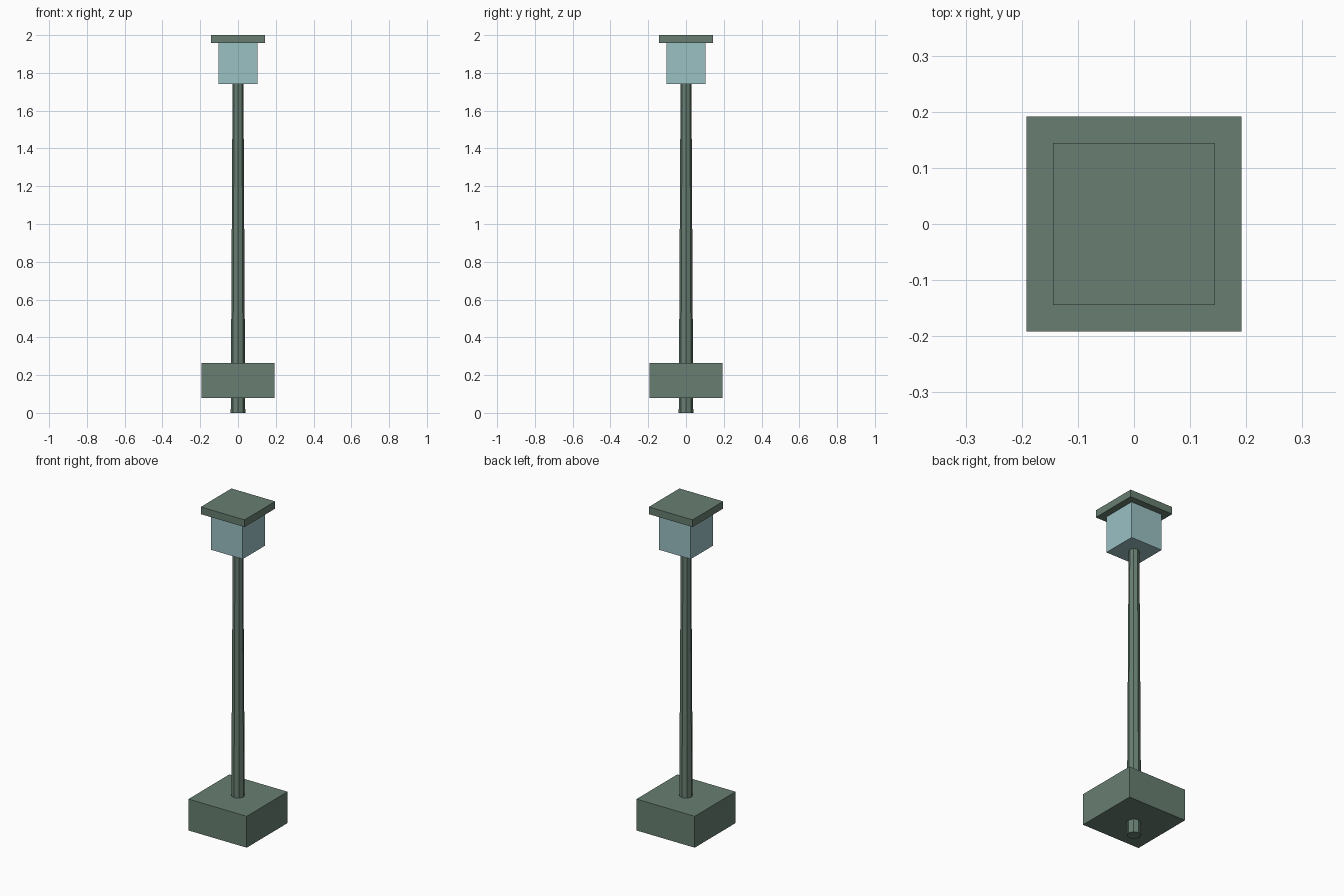
import bpy

if "Cube" in bpy.data.objects:
    bpy.data.objects.remove(bpy.data.objects["Cube"])


def material(name, rgb):
    m = bpy.data.materials.new(name)
    m.diffuse_color = (*rgb, 1.0)
    m.use_nodes = True
    m.node_tree.nodes["Principled BSDF"].inputs["Base Color"].default_value = m.diffuse_color
    return m


green = material("grey green metal", (0.138, 0.212, 0.168))
glass = material("pale blue glass", (0.323, 0.533, 0.552))


def box(name, half, z0, z1, mat):
    bpy.ops.mesh.primitive_cube_add(size=1, location=(0, 0, (z0 + z1) / 2))
    ob = bpy.context.object
    ob.name = name
    ob.scale = (2 * half, 2 * half, z1 - z0)
    bpy.ops.object.transform_apply(location=False, rotation=False, scale=True)
    ob.data.materials.append(mat)
    return ob


# Tapered octagonal post, its foot showing below the base block
POST_TOP = 1.745
bpy.ops.mesh.primitive_cone_add(vertices=8, radius1=0.0385, radius2=0.0288,
                                depth=POST_TOP, location=(0, 0, POST_TOP / 2))
post = bpy.context.object
post.name = "post"
post.data.materials.append(green)

# Square base block, lantern and overhanging cap
box("base_block", 0.192, 0.078, 0.265, green)
box("lantern", 0.104, 1.74, 1.957, glass)
box("lantern_cap", 0.144, 1.957, 2.0, green)
